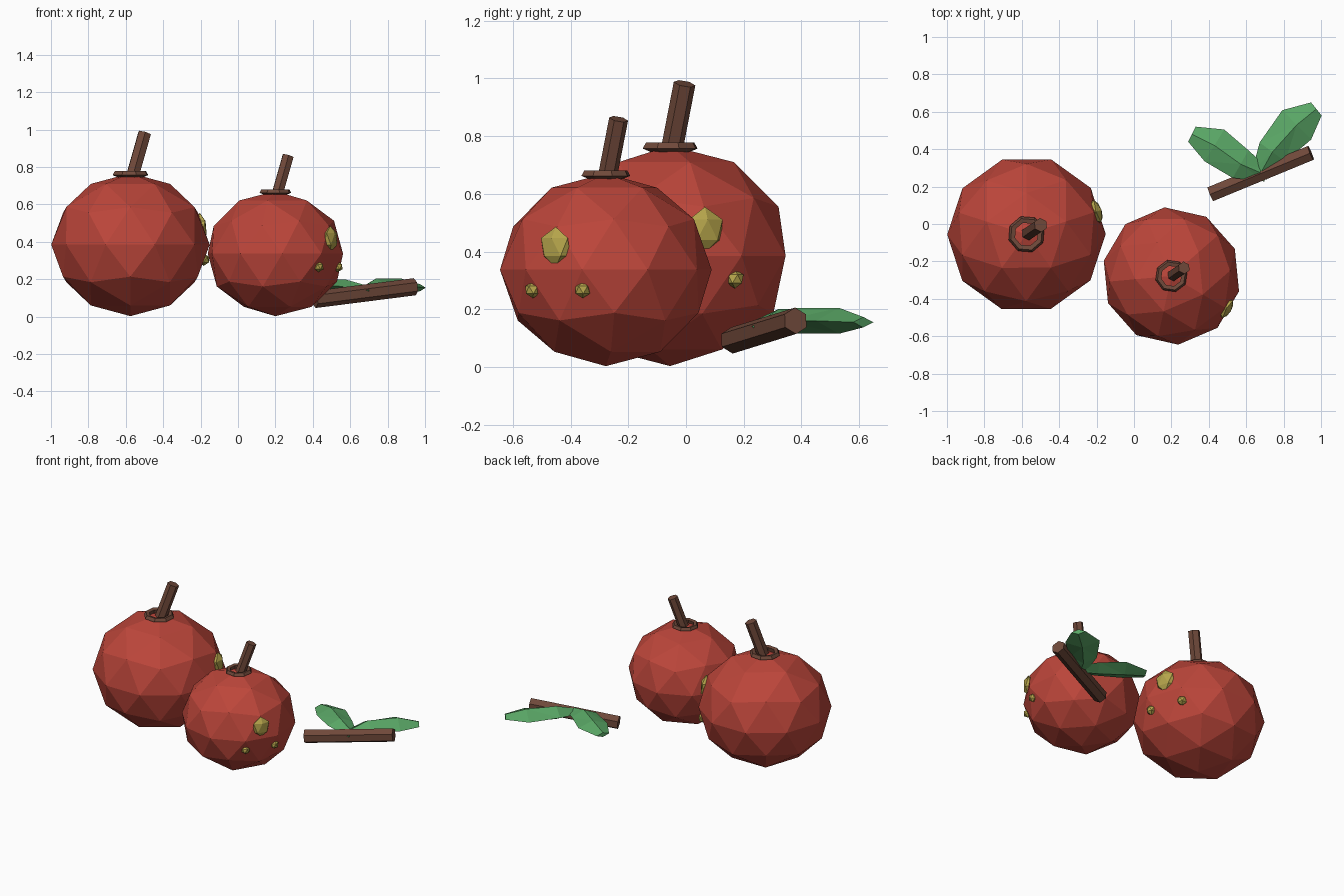
import bpy, bmesh, math
from mathutils import Vector, Matrix

if "Cube" in bpy.data.objects:
    bpy.data.objects.remove(bpy.data.objects["Cube"])


def material(name, rgb):
    mat = bpy.data.materials.new(name)
    mat.use_nodes = True
    mat.diffuse_color = (*rgb, 1)
    mat.node_tree.nodes["Principled BSDF"].inputs["Base Color"].default_value = (*rgb, 1)
    return mat


RED = material("apple red", (0.50, 0.06, 0.042))
BROWN = material("bark brown", (0.16, 0.066, 0.042))
YELLOW = material("spot yellow", (0.46, 0.37, 0.07))
GREEN = material("leaf green", (0.10, 0.38, 0.13))


def finish(name, bm, mat, matrix=Matrix()):
    bmesh.ops.recalc_face_normals(bm, faces=bm.faces[:])
    mesh = bpy.data.meshes.new(name)
    bm.to_mesh(mesh)
    bm.free()
    mesh.materials.append(mat)
    ob = bpy.data.objects.new(name, mesh)
    ob.matrix_world = matrix
    bpy.context.collection.objects.link(ob)
    return ob


def ball(name, mat, frame, loc, size, detail):
    bm = bmesh.new()
    bmesh.ops.create_icosphere(bm, subdivisions=detail, radius=1)
    bmesh.ops.transform(bm, matrix=Matrix.Translation(loc) @ Matrix.Diagonal((*size, 1)), verts=bm.verts)
    return finish(name, bm, mat, frame)


def rod(name, start, end, radius):
    """Six-sided straight stick between two points."""
    a, b = Vector(start), Vector(end)
    bm = bmesh.new()
    bmesh.ops.create_cone(bm, cap_ends=True, segments=6, radius1=radius, radius2=radius, depth=(b - a).length)
    turn = (b - a).to_track_quat("Z", "Y").to_matrix().to_4x4()
    return finish(name, bm, BROWN, Matrix.Translation((a + b) / 2) @ turn)


def loft(bm, rings, closed):
    """Skin a list of vertex rings; closed joins the last ring to the first."""
    for i in range(len(rings) - (0 if closed else 1)):
        r, s = rings[i], rings[(i + 1) % len(rings)]
        for j in range(len(r)):
            k = (j + 1) % len(r)
            bm.faces.new((r[j], r[k], s[k], s[j]))


def collar(name, frame, z):
    """Octagonal ring around the stem with a diamond section."""
    bm = bmesh.new()
    section = [(0.1, -0.008), (0.088, 0.013), (0.064, 0.008), (0.07, -0.02)]
    rings = []
    for i in range(8):
        a = math.tau * i / 8
        rings.append([bm.verts.new((r * math.cos(a), r * math.sin(a), z + h)) for r, h in section])
    loft(bm, rings, True)
    return finish(name, bm, BROWN, frame)


def apple(name, x, y, yaw, s):
    frame = Matrix.Translation((x, y, 0.385 * s)) @ Matrix.Rotation(math.radians(yaw), 4, "Z") @ Matrix.Scale(s, 4)
    ball(name + "_body", RED, frame, (0, 0, 0), (0.424, 0.42, 0.382), 2)
    collar(name + "_collar", frame, 0.38)
    base = Vector((x + 0.01, y + 0.005, 0.75 * s))
    rod(name + "_stem", base, base + Vector((0.066, 0.045, 0.232)) * s, 0.038 * s)
    # one large spot with two little ones below it
    ball(name + "_large_spot", YELLOW, frame, (0.39, 0, 0.09), (0.036, 0.072, 0.08), 1)
    for side, word in ((1, "left"), (-1, "right")):
        a = math.radians(17 * side)
        loc = (0.392 * math.cos(a), 0.392 * math.sin(a), -0.08)
        ball(f"{name}_{word}_small_spot", YELLOW, frame, loc, (0.033, 0.033, 0.033), 1)


def leaf(name, points, widths, heights):
    """Thick low-poly leaf with a raised midrib, lofted along its points."""
    pts = [Vector(p) for p in points]
    bm = bmesh.new()
    rings = []
    for i, p in enumerate(pts):
        d = pts[min(i + 1, len(pts) - 1)] - pts[max(i - 1, 0)]
        side = Vector((-d.y, d.x, 0)).normalized() * widths[i]
        up = Vector((0, 0, heights[i]))
        rings.append([bm.verts.new(v) for v in (p + side, p + up, p - side, p - up)])
    loft(bm, rings, False)
    bm.faces.new(rings[0])
    bm.faces.new(rings[-1])
    bmesh.ops.triangulate(bm, faces=bm.faces[:])
    return finish(name, bm, GREEN)


# Apples
apple("large_apple", -0.575, -0.055, 18, 1.0)
apple("small_apple", 0.2, -0.278, -30.6, 0.875)

# Fallen twig with two leaves
rod("twig", (0.41, 0.16, 0.092), (0.945, 0.38, 0.16), 0.046)
leaf("left_leaf",
     [(0.71, 0.26, 0.14), (0.57, 0.32, 0.165), (0.43, 0.42, 0.165), (0.31, 0.48, 0.155)],
     [0.035, 0.085, 0.1, 0.045], [0.02, 0.035, 0.035, 0.015])
leaf("right_leaf",
     [(0.67, 0.26, 0.14), (0.74, 0.385, 0.16), (0.87, 0.53, 0.16), (0.975, 0.615, 0.155)],
     [0.045, 0.085, 0.11, 0.045], [0.02, 0.045, 0.045, 0.018])
